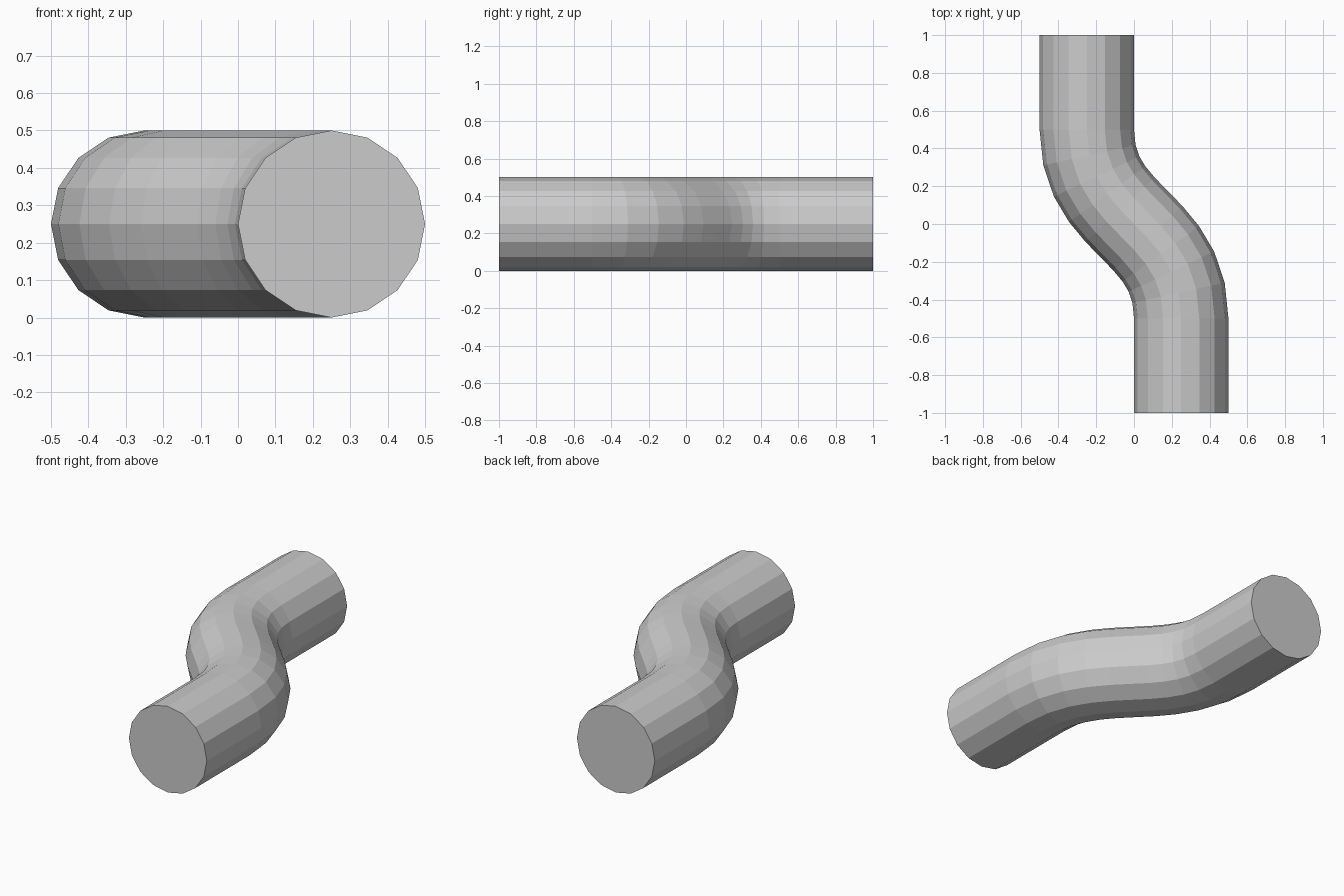
import bpy, bmesh, math
from mathutils import Vector

if "Cube" in bpy.data.objects:
    bpy.data.objects.remove(bpy.data.objects["Cube"])

SIDES, STEPS, R = 16, 10, 0.25

# S-shaped centre line: straight, bezier bend, straight
p = [Vector(c) for c in ((0.25, -0.5, R), (0.25, 0, R), (-0.25, 0, R), (-0.25, 0.5, R))]


def bend(t):
    s = 1 - t
    pos = p[0] * s**3 + p[1] * 3 * s * s * t + p[2] * 3 * s * t * t + p[3] * t**3
    tan = (p[1] - p[0]) * s * s + (p[2] - p[1]) * 2 * s * t + (p[3] - p[2]) * t * t
    return pos, tan.normalized()


forward = Vector((0, 1, 0))
path = [(Vector((0.25, -1, R)), forward)]
path += [bend(i / STEPS) for i in range(STEPS + 1)]
path.append((Vector((-0.25, 1, R)), forward))

# Sweep a 16-sided ring along the path
bm = bmesh.new()
up = Vector((0, 0, 1))
rings = []
for pos, tan in path:
    side = tan.cross(up)
    angles = [2 * math.pi * k / SIDES for k in range(SIDES)]
    rings.append([bm.verts.new(pos + R * (side * math.cos(a) + up * math.sin(a))) for a in angles])

for a, b in zip(rings, rings[1:]):
    for k in range(SIDES):
        n = (k + 1) % SIDES
        bm.faces.new((a[k], a[n], b[n], b[k]))

# End caps
bm.faces.new(rings[0])
bm.faces.new(rings[-1])
bmesh.ops.recalc_face_normals(bm, faces=bm.faces)

mesh = bpy.data.meshes.new("s_bend_pipe")
bm.to_mesh(mesh)
bm.free()
bpy.context.collection.objects.link(bpy.data.objects.new("s_bend_pipe", mesh))
